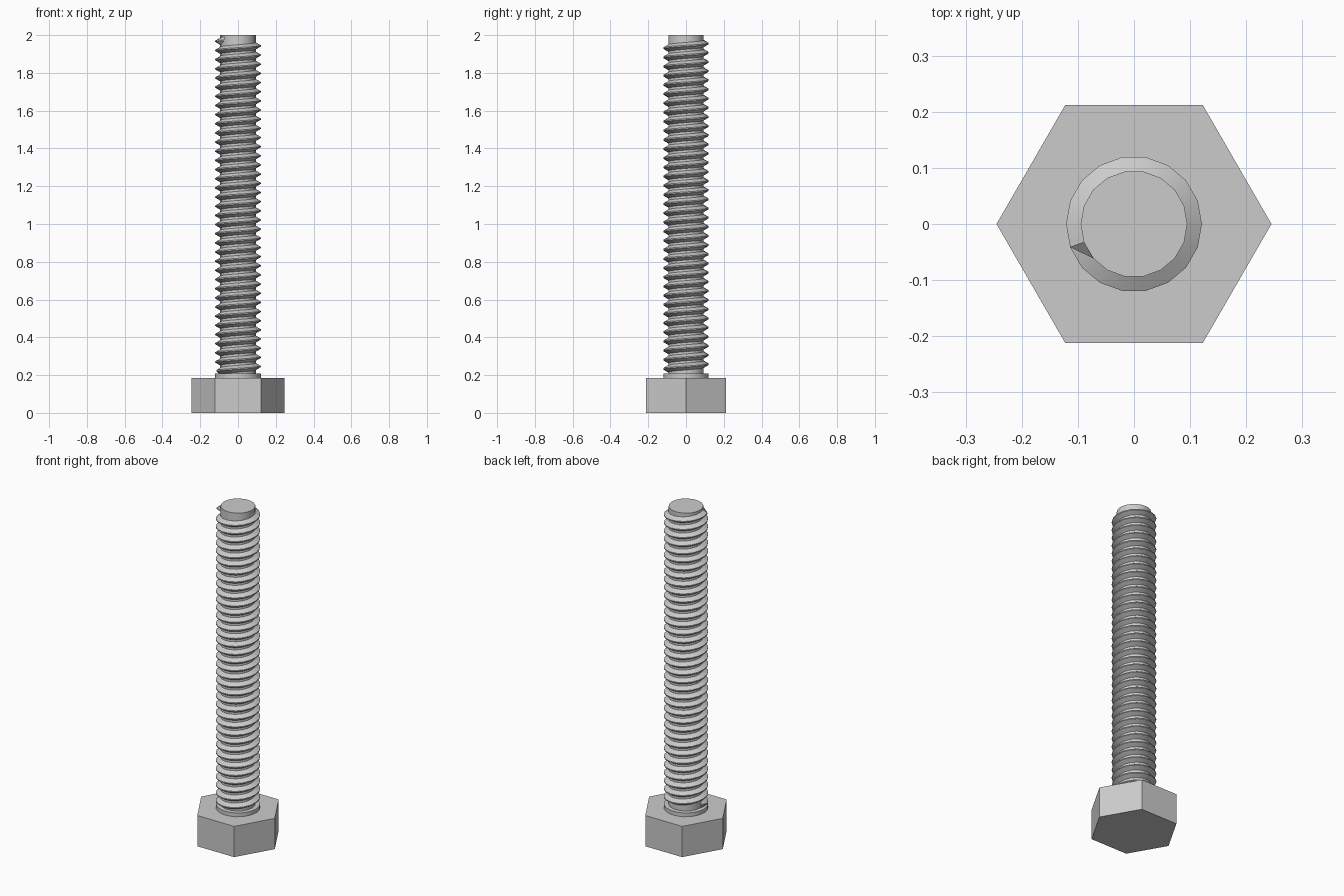
import bpy, bmesh, math

cube = bpy.data.objects.get("Cube")
if cube:
    bpy.data.objects.remove(cube)

SIDES = 18
MAJOR, MINOR = 0.121, 0.095
PITCH = 0.0485
HEAD_TOP, TOP = 0.185, 2.0
STEP = 2 * math.pi / SIDES

steel = bpy.data.materials.new("steel_grey")
steel.use_nodes = True
colour = (0.6, 0.6, 0.6, 1)
steel.diffuse_color = colour
steel.node_tree.nodes["Principled BSDF"].inputs["Base Color"].default_value = colour


def finish(name, bm, smooth=True):
    bmesh.ops.recalc_face_normals(bm, faces=bm.faces)
    mesh = bpy.data.meshes.new(name)
    bm.to_mesh(mesh)
    bm.free()
    mesh.materials.append(steel)
    obj = bpy.data.objects.new(name, mesh)
    bpy.context.collection.objects.link(obj)
    bpy.ops.object.select_all(action='DESELECT')
    obj.select_set(True)
    bpy.context.view_layer.objects.active = obj
    if smooth:
        bpy.ops.object.shade_smooth_by_angle(angle=math.radians(30))
    return obj


def ring(bm, radius, z, sides):
    return [bm.verts.new((radius * math.cos(2 * math.pi * i / sides),
                          radius * math.sin(2 * math.pi * i / sides), z))
            for i in range(sides)]


def prism(name, radius, z0, z1, sides, smooth=True):
    bm = bmesh.new()
    low, high = ring(bm, radius, z0, sides), ring(bm, radius, z1, sides)
    bm.faces.new(low)
    bm.faces.new(high)
    for i in range(sides):
        j = (i + 1) % sides
        bm.faces.new((low[i], low[j], high[j], high[i]))
    return finish(name, bm, smooth)


# Hexagonal head, plain collar and threaded core
prism("hex_head", 0.245, 0, HEAD_TOP, 6, smooth=False)
prism("collar", MAJOR, HEAD_TOP, 0.208, SIDES)
prism("shank_core", MINOR, HEAD_TOP, TOP, SIDES)

# Helical ridge: a trapezoid swept upward, tapering into the core at both ends
END_STEP = 10            # the last full section sits on this side of the shank
END_Z = 1.97
turns = int((END_Z - 0.2) / PITCH)
count = turns * SIDES
bm = bmesh.new()
sections = []
for i in range(-1, count + 2):
    angle = (END_STEP + i - count) * STEP
    z = END_Z + (i - count) * PITCH / SIDES
    crest = MAJOR if 0 <= i <= count else MINOR
    profile = ((MINOR, -3 / 8), (crest, -1 / 16), (crest, 1 / 16), (MINOR, 3 / 8))
    sections.append([bm.verts.new((r * math.cos(angle), r * math.sin(angle), z + h * PITCH))
                     for r, h in profile])
for a, b in zip(sections, sections[1:]):
    for k in range(3):
        bm.faces.new((a[k], b[k], b[k + 1], a[k + 1]))
finish("thread", bm)
